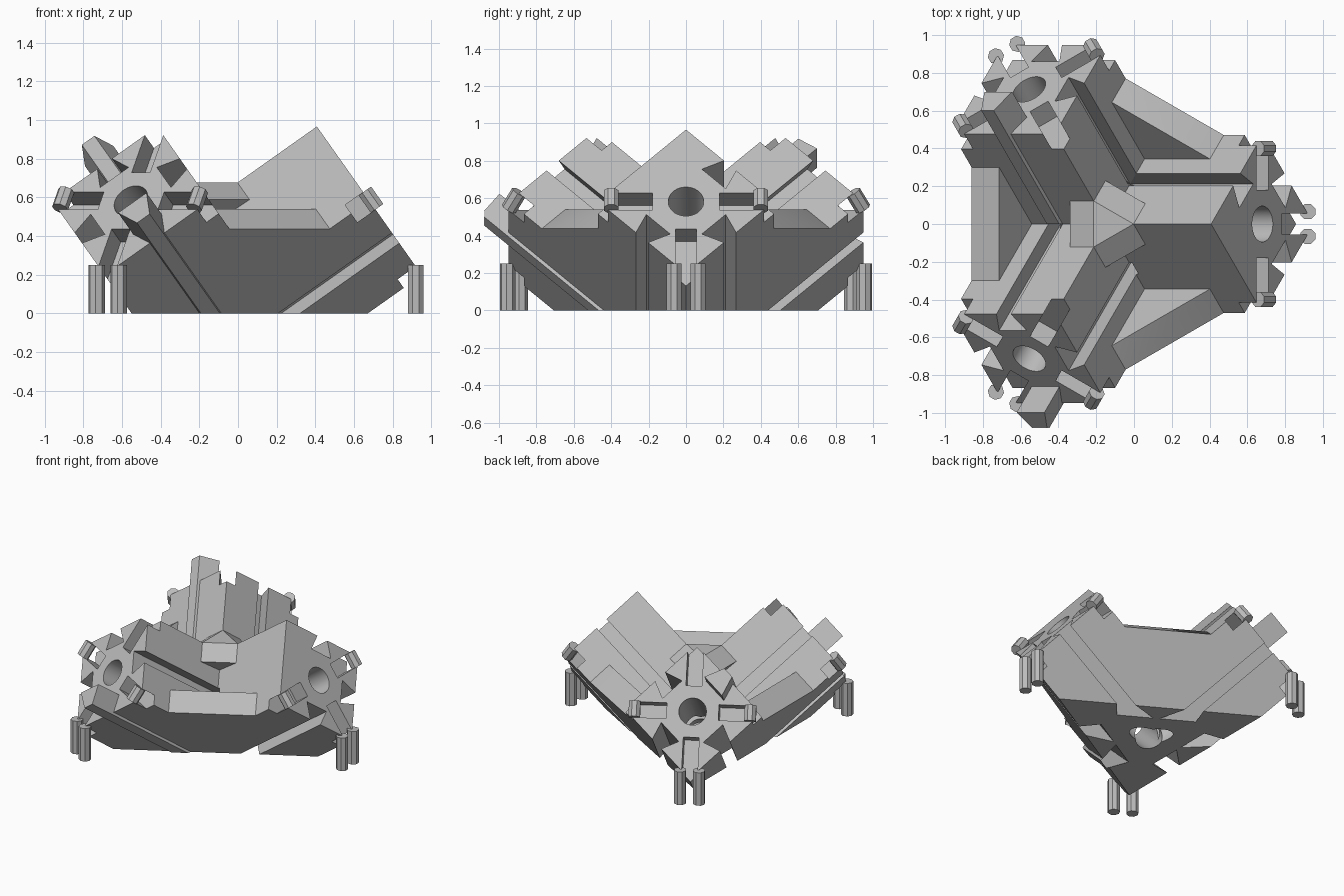
import bpy, bmesh, math
from mathutils import Matrix, Vector

if "Cube" in bpy.data.objects:
    bpy.data.objects.remove(bpy.data.objects["Cube"])

H, L = 0.333, 1.008            # half width and length of each arm
R2 = math.sqrt(0.5)

# Cube-corner frame: the three arms run along its axes, pointing up and outwards
a, b, c = (Vector((0.8165 * math.cos(k), 0.8165 * math.sin(k), 0.5774))
           for k in (0, math.tau / 3, -math.tau / 3))
FRAME = Matrix((a, b, c)).transposed().to_4x4()
FRAME.translation = (-0.143, 0, 0)

grey = bpy.data.materials.new("light grey")
grey.diffuse_color = (0.5, 0.5, 0.5, 1)
grey.use_nodes = True
grey.node_tree.nodes["Principled BSDF"].inputs["Base Color"].default_value = grey.diffuse_color


def cyc(v, i):
    """Turn arm coordinates (along, side, side) into those of arm i."""
    return Vector([v[(k - i) % 3] for k in range(3)])


def hull(name, points, world=False):
    """Convex solid from points in the cube frame."""
    bm = bmesh.new()
    for p in points:
        bm.verts.new(p if world else FRAME @ Vector(p))
    bmesh.ops.convex_hull(bm, input=bm.verts)
    bmesh.ops.dissolve_limit(bm, angle_limit=0.002, verts=bm.verts, edges=bm.edges)
    bmesh.ops.recalc_face_normals(bm, faces=bm.faces)
    me = bpy.data.meshes.new(name)
    bm.to_mesh(me)
    bm.free()
    me.materials.append(grey)
    ob = bpy.data.objects.new(name, me)
    bpy.context.collection.objects.link(ob)
    return ob


def box(t, p, q):
    return [(x, y, z) for x in t for y in p for z in q]


def along(poly, t, i):
    """Prism along arm i from a section in its two side axes."""
    return [cyc((x, p, q), i) for x in t for p, q in poly]


def across(poly, q, i):
    """Prism across the plane of arm i and its neighbour."""
    return [cyc((t, p, z), i) for z in q for t, p in poly]


def ring(r, n):
    return [(r * math.cos(math.tau * (k + .5) / n), r * math.sin(math.tau * (k + .5) / n))
            for k in range(n)]


def combine(body, other, op):
    m = body.modifiers.new("join", 'BOOLEAN')
    m.operation, m.object, m.solver = op, other, 'EXACT'
    bpy.context.view_layer.update()
    new = bpy.data.meshes.new_from_object(
        body.evaluated_get(bpy.context.evaluated_depsgraph_get()))
    body.modifiers.clear()
    body.data = new
    bpy.data.objects.remove(other)


# Three square arms meeting at the hub
body = hull("corner_connector", box((-H, L), (-H, H), (-H, H)))
for i in (1, 2):
    arm = hull("arm", [cyc(v, i) for v in box((-H, L), (-H, H), (-H, H))])
    combine(body, arm, 'UNION')

# Triangular gussets between the arms, flush with the outer walls
for i in range(3):
    tri = [(.3, .3), (.757, .3), (.757, H), (H, .757), (.3, .757)]
    combine(body, hull("gusset", across(tri, (-H, -.154), i)), 'UNION')

# Chamfered cap over the inner corner
cap = [(.2, .2, .2)]
for i in range(3):
    cap += across([(.505, H), (H, .505)], (.18, H), i)
combine(body, hull("cap", cap), 'UNION')

# Dovetail grooves, corner slots at the ends, and bores
for i in range(3):
    for k in range(4):
        co, si = ((1, 0), (0, 1), (-1, 0), (0, -1))[k]
        groove = [(n * co - s * si, n * si + s * co)
                  for s, n in ((-.04, .35), (.04, .35), (.09, .21), (-.09, .21))]
        combine(body, hull("groove", along(groove, (0, 1.2), i)), 'DIFFERENCE')
        co, si = (co - si) * R2, (co + si) * R2
        slot = [(n * co - s * si, n * si + s * co)
                for s, n in ((-.055, .6), (.055, .6), (.055, .18), (-.055, .18))]
        combine(body, hull("slot", along(slot, (.893, 1.2), i)), 'DIFFERENCE')
    combine(body, hull("bore", along(ring(.095, 32), (0, 1.2), i)), 'DIFFERENCE')

# Flat base
combine(body, hull("base_cut", box((-2, 2), (-2, 2), (-1, 0)), True), 'DIFFERENCE')

# Cross pegs in the side slots and upright support pegs under each arm end
for i in range(3):
    for s in (-1, 1):
        pts = []
        for w in (-.055, .055):
            for dt, dy in ring(.043, 8):
                y = s * .4 + dy
                pts.append(cyc((1.018 + dt, (w + y) * R2, (w - y) * R2), i))
        hull("side_peg", pts)
        spin = Matrix.Rotation(i * math.tau / 3, 3, 'Z')
        pts = [spin @ Vector((1.063 + x, s * .065 + y, z)) + Vector((-.143, 0, 0))
               for x, y in ring(.043, 8) for z in (0, .25)]
        hull("support_peg", pts, True)

# Smooth bores, sharp edges everywhere else
bpy.ops.object.select_all(action='DESELECT')
body.select_set(True)
bpy.context.view_layer.objects.active = body
bpy.ops.object.shade_smooth_by_angle(angle=math.radians(20))
